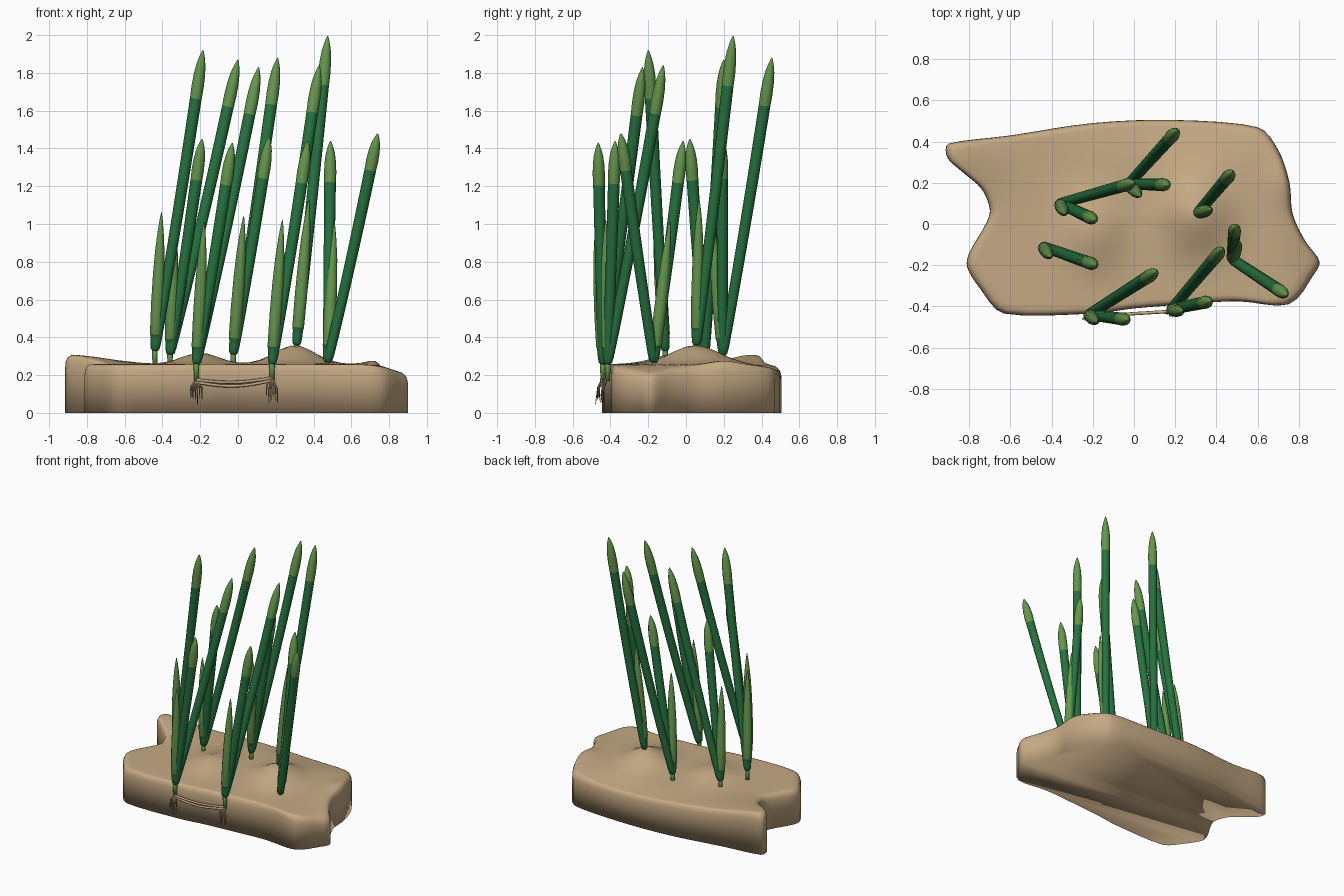
import bpy, bmesh, math, random
from mathutils import Vector

random.seed(4)
old = bpy.data.objects.get("Cube")
if old:
    bpy.data.objects.remove(old)


def material(name, rgb):
    m = bpy.data.materials.new(name)
    m.use_nodes = True
    m.diffuse_color = (*rgb, 1)
    m.node_tree.nodes["Principled BSDF"].inputs["Base Color"].default_value = (*rgb, 1)
    return m


SAND = material("sand", (0.56, 0.40, 0.23))
ROOT = material("root tan", (0.36, 0.26, 0.16))
DARK = material("deep green", (0.02, 0.17, 0.05))
LIGHT = material("leaf green", (0.13, 0.31, 0.075))


def finish(name, bm, mats):
    bmesh.ops.recalc_face_normals(bm, faces=bm.faces)
    for f in bm.faces:
        f.smooth = True
    mesh = bpy.data.meshes.new(name)
    bm.to_mesh(mesh)
    bm.free()
    for m in mats:
        mesh.materials.append(m)
    ob = bpy.data.objects.new(name, mesh)
    bpy.context.collection.objects.link(ob)
    return ob


def bridge(bm, a, b, mat=0):
    n = len(a)
    for i in range(n):
        f = bm.faces.new((a[i], a[(i + 1) % n], b[(i + 1) % n], b[i]))
        f.material_index = mat


def tube(name, pts, radii, mats, slots=None, sides=12):
    """Skin rings along a path; slots gives the material of each section."""
    bm = bmesh.new()
    rings = []
    for i, p in enumerate(pts):
        d = (pts[min(i + 1, len(pts) - 1)] - pts[max(i - 1, 0)]).normalized()
        u = d.cross(Vector((0, 1, 0.1))).normalized()
        v = d.cross(u)
        rings.append([bm.verts.new(p + radii[i] * (u * math.cos(t) + v * math.sin(t)))
                      for t in (k * math.tau / sides for k in range(sides))])
    for i in range(len(rings) - 1):
        bridge(bm, rings[i], rings[i + 1], slots[i] if slots else 0)
    bm.faces.new(rings[0]).material_index = slots[0] if slots else 0
    bm.faces.new(rings[-1]).material_index = slots[-1] if slots else 0
    return finish(name, bm, mats)


# Sand bank: an outline lofted up a wall, over a soft rim and across a bumpy top
OUTLINE = [(-.90, .39), (-.6, .43), (-.2, .49), (.2, .505), (.6, .47), (.7, .36),
           (.755, .2), (.77, .05), (.83, -.08), (.9, -.18), (.87, -.25), (.75, -.39),
           (.5, -.375), (.25, -.39), (0, -.41), (-.2, -.435), (-.63, -.435), (-.75, -.31),
           (-.81, -.21), (-.8, -.14), (-.72, 0), (-.7, .07), (-.74, .17), (-.83, .25),
           (-.905, .32)]
# Mounds and dips: centre x, y, spread x, y, height
MOUNDS = [(.3, .05, .15, .18, .1), (-.2, -.03, .14, .18, .06), (-.9, .35, .28, .2, .05),
          (.92, -.2, .15, .25, -.05), (.72, .2, .07, .1, .02), (.3, .5, .5, .12, -.03)]


def ground(x, y):
    return 0.258 + sum(h * math.exp(-((x - a) / s) ** 2 - ((y - b) / t) ** 2)
                       for a, b, s, t, h in MOUNDS)


def smooth_outline(points, steps=4):
    out, n = [], len(points)
    for i in range(n):
        a, b, c, d = (Vector(points[(i + k) % n]) for k in (-1, 0, 1, 2))
        m0, m1 = (c - a) / 2, (d - b) / 2
        # limit tangents so uneven spacing does not overshoot
        lim = (c - b).length
        m0, m1 = (m * min(1, lim / m.length) for m in (m0, m1))
        for k in range(steps):
            t = k / steps
            out.append(b * (2*t**3 - 3*t*t + 1) + m0 * (t**3 - 2*t*t + t)
                       + c * (3*t*t - 2*t**3) + m1 * (t**3 - t*t))
    return out


centre = Vector((0, .05))
loop = smooth_outline(OUTLINE)
bm = bmesh.new()


def bank_ring(scale, drop):
    ring = []
    for p in loop:
        q = centre + (p - centre) * scale
        ring.append(bm.verts.new((q.x, q.y, 0 if drop is None else ground(*q) - drop)))
    return ring


rings = [bank_ring(1, None), bank_ring(1, .06), bank_ring(.997, .035),
         bank_ring(.985, .013), bank_ring(.965, .002)]
rings += [bank_ring(s / 14, 0) for s in range(13, 0, -1)]
for a, b in zip(rings, rings[1:]):
    bridge(bm, a, b)
bm.faces.new(rings[0])
top = bm.verts.new((centre.x, centre.y, ground(*centre)))
for i in range(len(loop)):
    bm.faces.new((rings[-1][i], rings[-1][(i + 1) % len(loop)], top))
finish("sand_bank", bm, [SAND])


# Shoots: each has a curved path, a rounded foot and a pale pointed tip
def shoot(name, base, tip, tip_share, r=.031):
    base, tip = Vector(base), Vector(tip)
    mid = (base + tip) / 2 + Vector(((tip.x - base.x) * .04, (tip.y - base.y) * .04, 0))
    length = (tip - base).length
    edge = 1 - tip_share
    ts = [0, .01 / length, .04 / length] + [.1 + (edge - .1) * k / 6 for k in range(7)]
    ts += [edge + tip_share * k for k in (.25, .5, .7, .85, .95, 1)]
    rs = [r * .5, r * .72, r * .82] + [r * (.86 + .14 * k / 6) for k in range(7)]
    rs += [r * k for k in (1.05, .97, .78, .5, .24, .06)]
    pts = [base * (1 - t) ** 2 + mid * 2 * t * (1 - t) + tip * t * t for t in ts]
    slots = [1 if t >= edge - 1e-6 else 0 for t in ts[:-1]]
    tube(name, pts, rs, [DARK, LIGHT], slots)


# Clusters: foot position, then the long, middle and short tips
CLUSTERS = {
    "front_right": ((-.22, -.44, .26), (.11, -.23, 1.83), (-.03, -.465, 1.43), (-.18, -.475, 1.01)),
    "front_left": ((.18, -.415, .26), (.43, -.12, 1.84), (.37, -.375, 1.44), (.235, -.425, 1.02)),
    "far_left": ((.475, -.17, .27), (.74, -.345, 1.48), (.49, -.015, 1.44), (.51, -.085, 1.01)),
    "back_right": ((-.36, .10, .31), (0, .2, 1.87), (-.19, .02, 1.45), (-.335, .05, 1.0)),
    "far_right": ((-.44, -.11, .33), (-.185, -.2, 1.92), None, (-.405, -.16, 1.06)),
    "middle_left": ((.31, .055, .36), (.475, .25, 1.995), None, (.375, .07, 1.13)),
    "back_middle": ((-.025, .195, .31), (.21, .455, 1.88), (.165, .19, 1.46), (.03, .135, 1.04)),
}
SIZES = (("long", .16), ("middle", .19), ("short", .88))
for place, (foot, *tips) in CLUSTERS.items():
    for (size, share), tip in zip(SIZES, tips):
        if tip:
            shoot(f"{place}_{size}_shoot", foot, tip, share)
    f = Vector(foot)
    tube(f"{place}_stub", [f - Vector((0, 0, .09)), f + Vector((0, 0, .04))],
         [.013, .016], [LIGHT])

# Exposed runner and hanging root strands on the front wall
ends = [Vector((-.22, -.445, .175)), Vector((.18, -.42, .185))]
for n, drop in enumerate((0, .022)):
    path = []
    for k in range(11):
        t = k / 10
        p = ends[0].lerp(ends[1], t)
        path.append(p + Vector((0, -.004, -drop * .6 - (.018 + drop * .3) * math.sin(math.pi * t))))
    tube(f"runner_{n + 1}", path, [.008] * 11, [SAND], sides=8)
for side, e in zip(("right", "left"), ends):
    for k in range(6):
        out = (k - 2.5) * .012
        end = e + Vector((out, -.012 - .025 * random.random(), -.09 - .05 * random.random()))
        bend = e.lerp(end, .5) + Vector((out * .4, -.006, .01))
        tube(f"{side}_root_{k + 1}", [e, bend, end], [.006, .004, .0015], [ROOT], sides=6)
